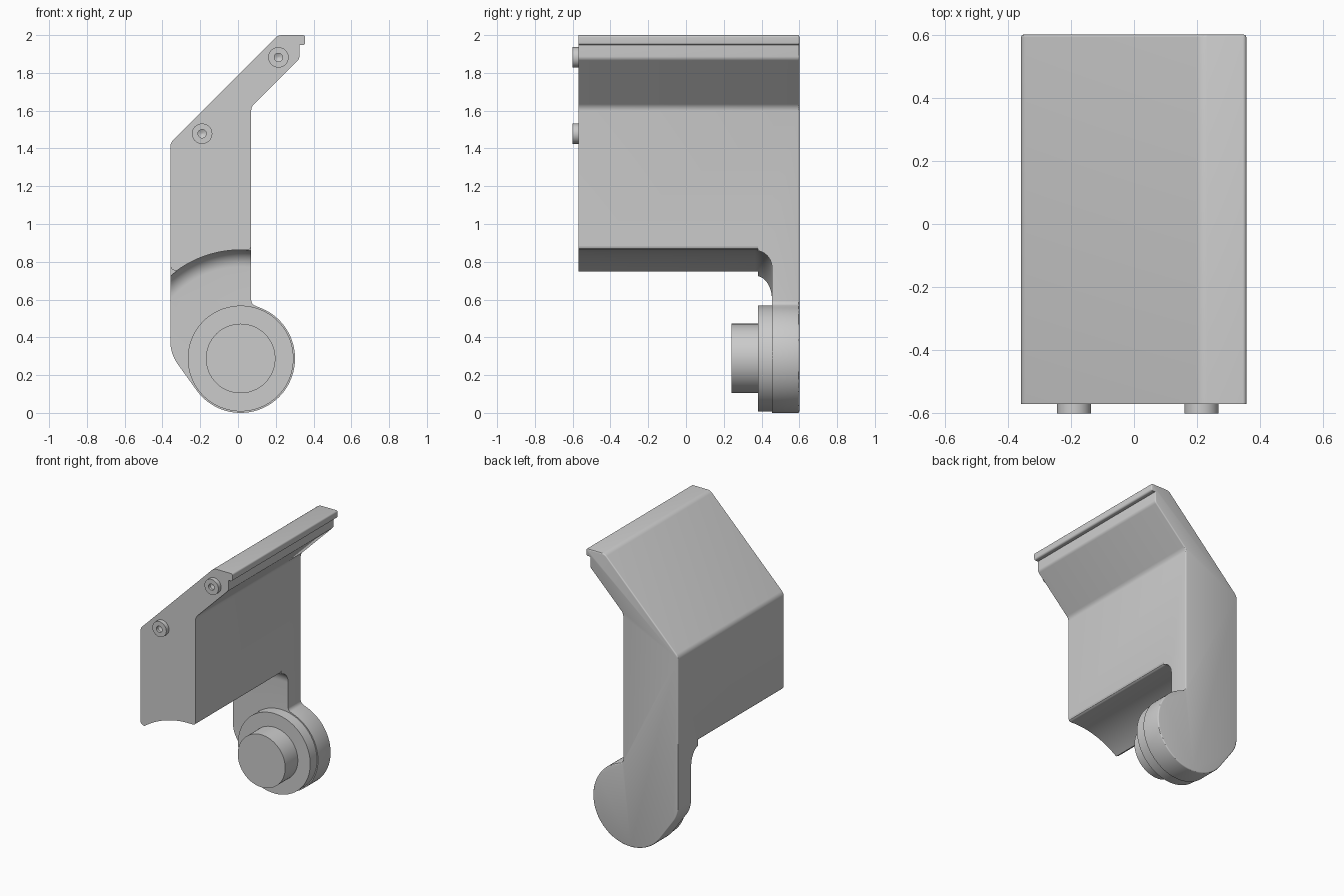
import bpy, bmesh, math
from mathutils import Vector

if "Cube" in bpy.data.objects:
    bpy.data.objects.remove(bpy.data.objects["Cube"])

grey = bpy.data.materials.new("plain grey")
grey.use_nodes = True
COLOUR = (0.6, 0.6, 0.6, 1)
grey.diffuse_color = COLOUR
grey.node_tree.nodes["Principled BSDF"].inputs["Base Color"].default_value = COLOUR

BACK, FRONT, ARM_FRONT = 0.6, -0.57, 0.455
HUB = Vector((0.014, 0.288))
HUB_R = 0.288


def make(name, bm):
    bmesh.ops.recalc_face_normals(bm, faces=bm.faces)
    mesh = bpy.data.meshes.new(name)
    bm.to_mesh(mesh)
    bm.free()
    mesh.materials.append(grey)
    obj = bpy.data.objects.new(name, mesh)
    bpy.context.collection.objects.link(obj)
    return obj


def smooth(obj):
    bpy.ops.object.select_all(action='DESELECT')
    obj.select_set(True)
    bpy.context.view_layer.objects.active = obj
    bpy.ops.object.shade_smooth_by_angle(angle=math.radians(30))


def rounded(corners, steps=8):
    """Outline from (x, z, radius) corners, each replaced by a tangent arc."""
    out = []
    for i, (x, z, r) in enumerate(corners):
        p = Vector((x, z))
        if r == 0:
            out.append(p)
            continue
        a = (Vector(corners[i - 1][:2]) - p).normalized()
        b = (Vector(corners[(i + 1) % len(corners)][:2]) - p).normalized()
        half = a.angle(b) / 2
        centre = p + (a + b).normalized() * (r / math.sin(half))
        start = p + a * (r / math.tan(half)) - centre
        end = p + b * (r / math.tan(half)) - centre
        sweep = math.pi - 2 * half
        for k in range(steps + 1):
            t = sweep * k / steps
            out.append(centre + (start * math.sin(sweep - t) + end * math.sin(t)) / math.sin(sweep))
    return out


def prism(name, outline, y0, y1, back_round=0):
    bm = bmesh.new()
    near = [bm.verts.new((p[0], y0, p[1])) for p in outline]
    far = [bm.verts.new((p[0], y1, p[1])) for p in outline]
    bm.faces.new(near)
    cap = bm.faces.new(far)
    for i in range(len(near)):
        bm.faces.new((near[i - 1], near[i], far[i], far[i - 1]))
    bmesh.ops.recalc_face_normals(bm, faces=bm.faces)
    if back_round:
        bmesh.ops.bevel(bm, geom=list(cap.edges), offset=back_round, segments=3,
                        profile=0.5, affect='EDGES', clamp_overlap=False)
    return make(name, bm)


def lathe(name, centre, profile, sides=96):
    """Turn (radius, y) points about an axis along y; ends are closed."""
    bm = bmesh.new()
    rings = []
    for r, y in profile:
        rings.append([bm.verts.new((centre[0] + r * math.cos(t), y, centre[1] + r * math.sin(t)))
                      for t in (2 * math.pi * k / sides for k in range(sides))])
    for lo, hi in zip(rings, rings[1:]):
        for k in range(sides):
            n = (k + 1) % sides
            bm.faces.new((lo[k], lo[n], hi[n], hi[k]))
    bm.faces.new(rings[0])
    bm.faces.new(rings[-1])
    return make(name, bm)


# Side silhouette: bent upper wall, straight arm and round hub end
outline = [(-0.358, 1.43, 0.05), (0.212, 2.0, 0.05),
           (0.356, 2.0, 0.012), (0.356, 1.948, 0.012), (0.325, 1.948, 0),
           (0.325, 1.875, 0.03), (0.07, 1.62, 0.05)]
first = math.radians(70)
last = math.radians(-145)
hub_arc = []
for k in range(57):
    t = first + (last - first) * k / 56
    hub_arc.append((HUB.x + HUB_R * math.cos(t), HUB.y + HUB_R * math.sin(t), 0))
outline += [(0.07, 0.576, 0.03)] + hub_arc + [(-0.358, 0.313, 0.2)]
body = prism("bracket_body", rounded(outline), FRONT, BACK, 0.008)

# Round clearance under the wall, blending into the arm
scoop_r, blend = 0.575, 0.09
scoop = [(scoop_r, -1)]
for k in range(13):
    t = math.pi / 2 * k / 12
    scoop.append((scoop_r - blend + blend * math.cos(t),
                  ARM_FRONT - blend + blend * math.sin(t)))
cutters = [lathe("scoop_cutter", HUB, scoop, 160)]

# Softened lower corners of the wall
cutters.append(prism("left_corner_cutter",
                     [(-0.38, 0.7), (-0.38, 0.78), (-0.358, 0.78), (-0.354, 0.765),
                      (-0.345, 0.757), (-0.33, 0.753), (-0.32, 0.7)], -1, 0.38))
cutters.append(prism("right_corner_cutter",
                     [(0.09, 0.8), (0.09, 0.882), (0.07, 0.882), (0.066, 0.87),
                      (0.058, 0.864), (0.045, 0.861), (0.04, 0.8)], -1, 0.38))

bpy.context.view_layer.objects.active = body
for cutter in cutters:
    mod = body.modifiers.new(cutter.name, 'BOOLEAN')
    mod.operation = 'DIFFERENCE'
    mod.solver = 'EXACT'
    mod.object = cutter
    bpy.ops.object.modifier_apply(modifier=mod.name)
for cutter in cutters:
    bpy.data.objects.remove(cutter)
smooth(body)

# Stepped pivot on the arm
smooth(lathe("pivot_collar", HUB, [(0.28, 0.47), (0.28, 0.38)]))
smooth(lathe("pivot_pin", HUB, [(0.184, 0.39), (0.184, 0.24)]))

# Small bosses with a drilled centre
for name, spot in (("upper_boss", (0.214, 1.882)), ("lower_boss", (-0.19, 1.478))):
    smooth(lathe(name, spot, [(0.054, FRONT + 0.005), (0.054, -0.6), (0.022, -0.6),
                              (0.022, -0.582), (0.002, -0.572)], 48))
